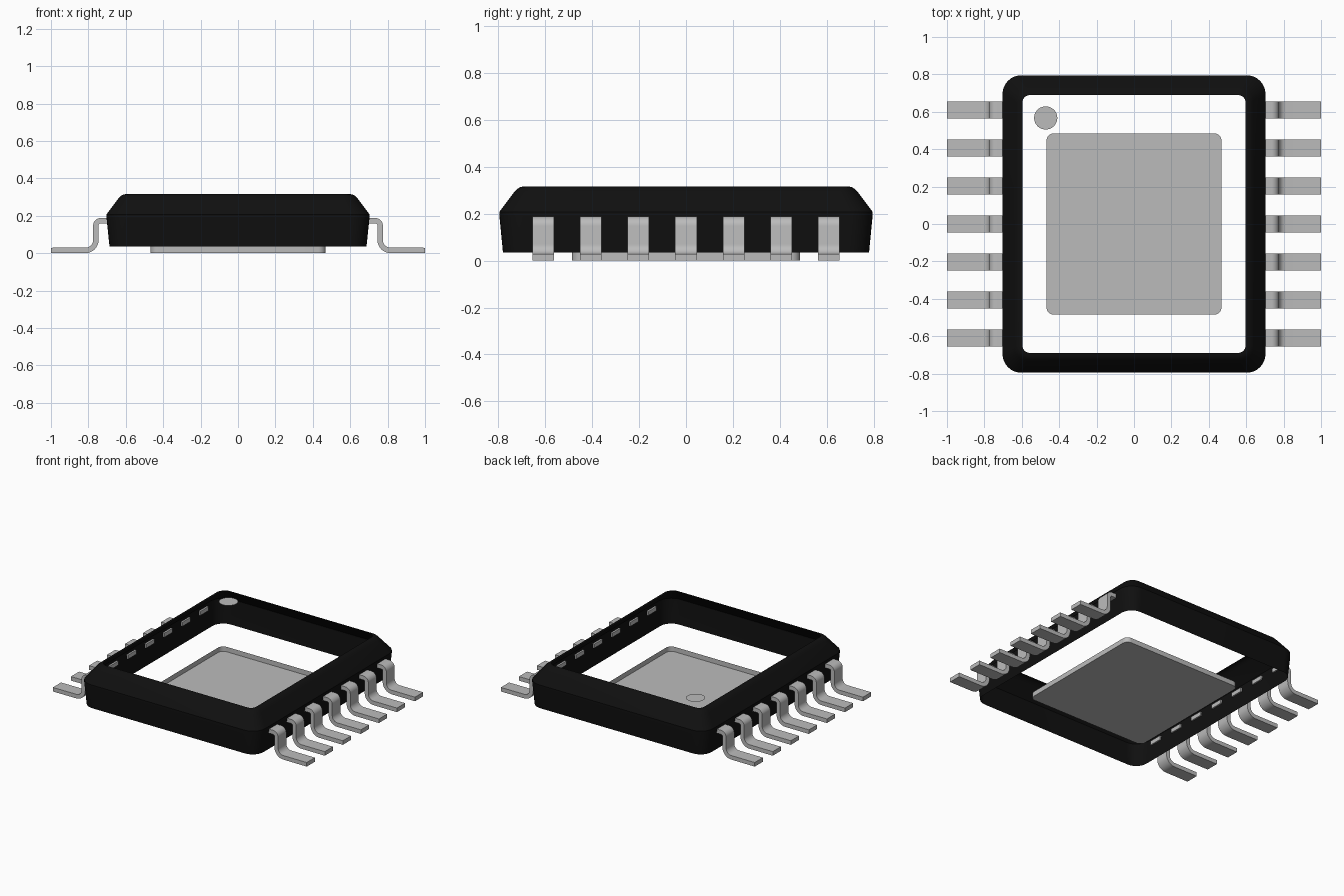
import bpy, bmesh
from math import cos, sin, pi, radians

cube = bpy.data.objects.get("Cube")
if cube:
    bpy.data.objects.remove(cube, do_unlink=True)


def material(name, rgb, roughness):
    m = bpy.data.materials.new(name)
    m.use_nodes = True
    m.diffuse_color = (*rgb, 1)
    node = m.node_tree.nodes["Principled BSDF"]
    node.inputs["Base Color"].default_value = (*rgb, 1)
    node.inputs["Roughness"].default_value = roughness
    return m


black = material("black plastic", (0.005, 0.005, 0.005), 0.6)
metal = material("light grey metal", (0.5, 0.5, 0.5), 0.5)


def finish(name, bm, mat):
    mesh = bpy.data.meshes.new(name)
    bm.to_mesh(mesh)
    bm.free()
    mesh.materials.append(mat)
    obj = bpy.data.objects.new(name, mesh)
    bpy.context.collection.objects.link(obj)
    bpy.ops.object.select_all(action='DESELECT')
    obj.select_set(True)
    bpy.context.view_layer.objects.active = obj
    bpy.ops.object.shade_smooth_by_angle(angle=radians(30))
    return obj


def arc(cx, cz, r, start, end, steps=8):
    """Points along an arc, angles in degrees."""
    angles = [radians(start + (end - start) * i / steps) for i in range(steps + 1)]
    return [(cx + r * cos(a), cz + r * sin(a)) for a in angles]


def rounded_ring(bm, hx, hy, r, z):
    """Counter-clockwise rounded rectangle of vertices."""
    points = []
    for i, (sx, sy) in enumerate([(1, 1), (-1, 1), (-1, -1), (1, -1)]):
        points += arc(sx * (hx - r), sy * (hy - r), r, 90 * i, 90 * i + 90)
    return [bm.verts.new((x, y, z)) for x, y in points]


def bridge(bm, lower, upper):
    n = len(lower)
    for i in range(n):
        j = (i + 1) % n
        bm.faces.new((lower[i], lower[j], upper[j], upper[i]))


# Open plastic shell: walls only, leaning in towards the top rim
bm = bmesh.new()
sections = [  # half x, half y, corner radius, height
    (0.687, 0.780, 0.085, 0.035),
    (0.703, 0.795, 0.100, 0.190),
    (0.703, 0.795, 0.100, 0.208),
    (0.640, 0.732, 0.075, 0.292),
    (0.627, 0.719, 0.065, 0.306),
    (0.612, 0.704, 0.052, 0.314),
    (0.597, 0.689, 0.040, 0.316),
]
rings = [rounded_ring(bm, *s) for s in sections]
for low, high in zip(rings, rings[1:]):
    bridge(bm, low, high)
finish("body_shell", bm, black)

# Shallow thermal pad tray, closed at the bottom
bm = bmesh.new()
base = rounded_ring(bm, 0.468, 0.485, 0.04, 0.0)
bridge(bm, base, rounded_ring(bm, 0.468, 0.485, 0.04, 0.035))
bm.faces.new(base[::-1])
finish("thermal_pad", bm, metal)

# Flat round marker at the first pin
bm = bmesh.new()
bm.faces.new([bm.verts.new((x, y, 0.315))
              for x, y in arc(-0.472, 0.567, 0.062, 0, 351, 39)])
finish("pin_one_marker", bm, metal)

# Gull-wing leads: two parallel outlines joined into one bent strip
HALF, WIDTH, PITCH, COUNT = 0.0145, 0.092, 0.203, 7


def lead_edge(d):
    """Lead outline offset by d from its centre line, d > 0 on the outer top."""
    return ([(0.69, 0.173 + d)]
            + arc(0.735, 0.148, 0.025 + d, 90, 0)
            + arc(0.815, 0.070, 0.055 - d, 180, 270)
            + [(1.0, HALF + d)])


def make_lead(name, side, y):
    bm = bmesh.new()
    top, bottom = lead_edge(HALF), lead_edge(-HALF)
    strips = [[bm.verts.new((side * x, y + w, z)) for x, z in edge]
              for edge, w in [(top, -WIDTH / 2), (top, WIDTH / 2),
                              (bottom, WIDTH / 2), (bottom, -WIDTH / 2)]]
    loops = list(zip(*strips))
    for a, b in zip(loops, loops[1:]):
        bridge(bm, a, b)
    bm.faces.new(loops[0])
    bm.faces.new(loops[-1][::-1])
    bmesh.ops.recalc_face_normals(bm, faces=bm.faces)
    finish(name, bm, metal)


for side, label in [(1, "left"), (-1, "right")]:
    for i in range(COUNT):
        make_lead(f"{label}_lead_{i + 1}", side, (i - (COUNT - 1) / 2) * PITCH)
